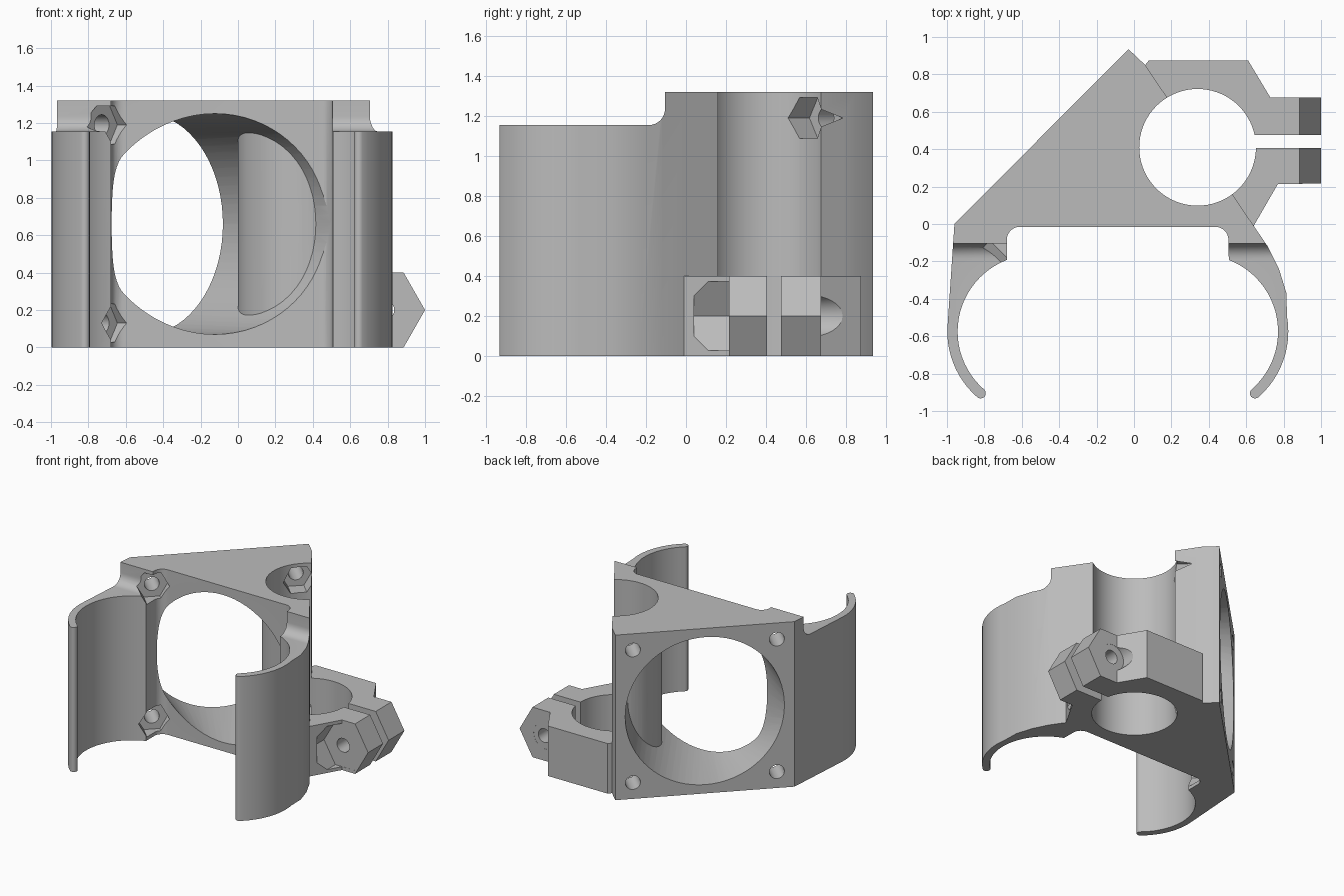
import bpy, bmesh, math
from mathutils import Matrix, Vector

if "Cube" in bpy.data.objects:
    bpy.data.objects.remove(bpy.data.objects["Cube"])

grey = bpy.data.materials.new("plain grey")
grey.use_nodes = True
grey.diffuse_color = (0.5, 0.5, 0.5, 1)
grey.node_tree.nodes["Principled BSDF"].inputs["Base Color"].default_value = (0.5, 0.5, 0.5, 1)

HEIGHT, CLAMP_H = 1.32, 0.4


def frame(x, y, z, origin=(0, 0, 0)):
    """Matrix whose columns are the given axes."""
    m = Matrix((x, y, z)).transposed().to_4x4()
    m.translation = Vector(origin)
    return m


X, Y, Z = Vector((1, 0, 0)), Vector((0, 1, 0)), Vector((0, 0, 1))
UP = frame(X, Y, Z)
ALONG_X = frame(Y, Z, X)
ALONG_Y = frame(X, Z, -Y)          # local depth runs towards the front
DIAGONAL = frame((X + Y).normalized(), Z, (X - Y).normalized(),
                 (-0.495, 0.4675, HEIGHT / 2))


def arc(cx, cy, r, a0, a1, n):
    angles = [math.radians(a0 + (a1 - a0) * i / n) for i in range(n + 1)]
    return [(cx + r * math.cos(a), cy + r * math.sin(a)) for a in angles]


def ring(cx, cy, r, n):
    return arc(cx, cy, r, 0, 360, n)[:-1]


def finish(name, bm):
    bmesh.ops.recalc_face_normals(bm, faces=bm.faces)
    mesh = bpy.data.meshes.new(name)
    bm.to_mesh(mesh)
    bm.free()
    mesh.materials.append(grey)
    ob = bpy.data.objects.new(name, mesh)
    bpy.context.collection.objects.link(ob)
    return ob


def prism(name, pts, lo, hi, m=UP):
    """Extrude a 2D outline between two depths in a given frame."""
    bm = bmesh.new()
    clean = [p for i, p in enumerate(pts) if math.dist(p, pts[i - 1]) > 0.002]
    face = bm.faces.new([bm.verts.new(m @ Vector((a, b, lo))) for a, b in clean])
    top = bmesh.ops.extrude_face_region(bm, geom=[face])["geom"]
    shift = m.to_3x3() @ Vector((0, 0, hi - lo))
    bmesh.ops.translate(bm, vec=shift, verts=[v for v in top if isinstance(v, bmesh.types.BMVert)])
    return finish(name, bm)


def boolean(ob, cutter, operation="DIFFERENCE"):
    mod = ob.modifiers.new("cut", "BOOLEAN")
    mod.operation, mod.solver, mod.object = operation, "EXACT", cutter
    bpy.context.view_layer.objects.active = ob
    bpy.ops.object.modifier_apply(modifier=mod.name)
    bpy.data.objects.remove(cutter)


# Body outline: triangular block with two curved gripping arms
LX, RX, CY = -0.533, 0.36, -0.575
OUT, INN, END = 0.465, 0.41, 49
MID, TIP = (OUT + INN) / 2, (OUT - INN) / 2
tx, ty = MID * math.cos(math.radians(END)), MID * math.sin(math.radians(END))
outline = [(-0.96, 0)]
outline += arc(LX, CY, OUT, 174, 180 + END, 12)
outline += arc(LX - tx, CY - ty, TIP, 180 + END, 360 + END, 8)
outline += arc(LX, CY, INN, 180 + END, 111, 24)
outline += arc(-0.61, -0.085, 0.07, 180, 90, 8)
outline += arc(0.435, -0.085, 0.07, 90, 0, 8)
outline += arc(RX, CY, INN, 69, -END, 24)
outline += arc(RX + tx, CY - ty, TIP, -180 - END, -END, 8)
outline += arc(RX, CY, OUT, -END, 10, 12)
outline += [(0.815, -0.37), (0.775, -0.24), (0.715, -0.12),
            (0.64, -0.01), (0.06, 0.85), (-0.03, 0.935)]
body = prism("duct_body", outline, 0, HEIGHT)

# Lowered arm tops with a filleted step
step = [(-1.2, 1.155)] + arc(-0.185, 1.235, 0.08, 270, 360, 8) + [(-0.105, 1.6), (-1.2, 1.6)]
boolean(body, prism("step_cutter", step, -1.5, 1.5, ALONG_X))

# Air duct blending the slanted round inlet into the front round outlet
bm = bmesh.new()
for a, b in ring(0, 0, 0.59, 72):
    bm.verts.new(DIAGONAL @ Vector((a, b, -0.012)))
    bm.verts.new((a - 0.088, -0.06, b + HEIGHT / 2))
hull = bmesh.ops.convex_hull(bm, input=bm.verts[:])
loose = [v for v in bm.verts if not v.link_faces]
bmesh.ops.delete(bm, geom=loose, context="VERTS")
duct = finish("duct_cutter", bm)

# A thin sleeve stays around the rod bore inside the duct
BORE = (0.34, 0.41)
boolean(duct, prism("sleeve", ring(*BORE, 0.34, 72), -1, 2))
boolean(body, duct)
boolean(body, prism("bore_cutter", ring(*BORE, 0.312, 72), -1, 2))

# Four screw holes with hexagonal nut pockets
for u in (-0.53, 0.53):
    for v in (-0.53, 0.53):
        boolean(body, prism("screw_cutter", ring(u, v, 0.055, 24), -0.1, 0.3, DIAGONAL))
        boolean(body, prism("nut_cutter", ring(u, v, 0.118, 6), 0.2, 0.5, DIAGONAL))

# Split clamp with pointed ears
clamp = prism("rod_clamp", [(0.06, 0.85), (0.08, 0.875), (0.61, 0.875), (0.73, 0.675),
                            (1, 0.675), (1, 0.215), (0.77, 0.215), (0.64, -0.01)], 0, CLAMP_H)
ears = [(-0.5, -0.001), (0.885, -0.001), (1, 0.2), (0.885, 0.401), (-0.5, 0.401)]
boolean(clamp, prism("ear_shape", ears, -1.5, 1.5, ALONG_Y), "INTERSECT")
boolean(clamp, prism("bore_cutter", ring(*BORE, 0.312, 72), -1, 2))
boolean(clamp, prism("slit_cutter", [(0.4, 0.405), (1.2, 0.405), (1.2, 0.475), (0.4, 0.475)], -1, 2))

# Clamp bolt hole, round head recess behind and hexagonal recess in front
boolean(clamp, prism("bolt_cutter", ring(0.78, 0.2, 0.055, 24), -0.8, 0, ALONG_Y))
boolean(clamp, prism("head_cutter", ring(0.77, 0.2, 0.105, 32), -1, -0.674, ALONG_Y))
boolean(clamp, prism("hex_cutter", ring(0.81, 0.2, 0.2, 6), -0.216, -0.04, ALONG_Y))

# Smooth curved walls, crisp corners
for ob in (body, clamp):
    bpy.ops.object.select_all(action="DESELECT")
    ob.select_set(True)
    bpy.context.view_layer.objects.active = ob
    bpy.ops.object.shade_smooth_by_angle(angle=math.radians(25))
